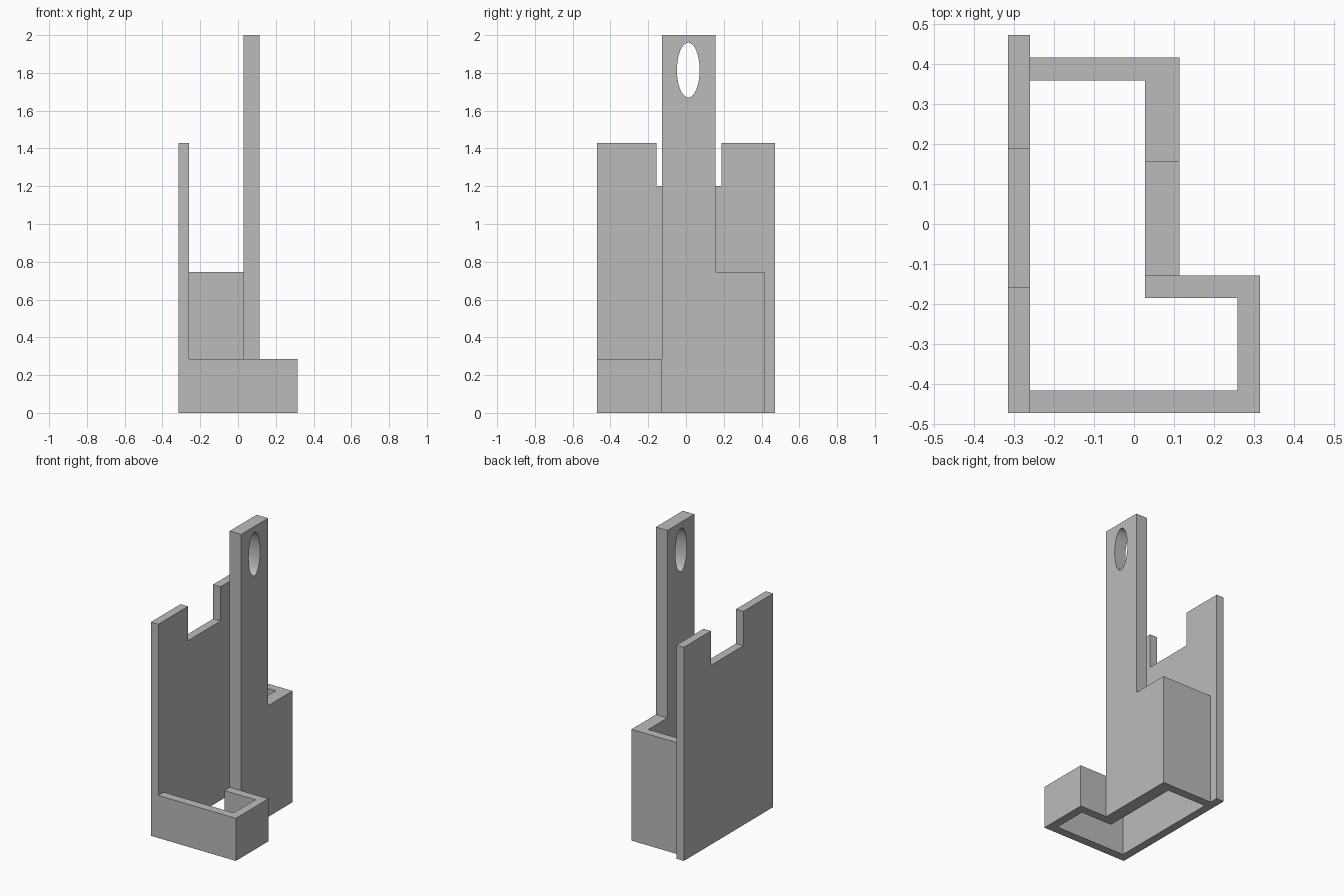
import bpy
import bmesh
from math import radians
from mathutils import Vector

cube = bpy.data.objects.get("Cube")
if cube:
    bpy.data.objects.remove(cube, do_unlink=True)

grey = bpy.data.materials.new("plain grey")
grey.use_nodes = True
GREY = (0.5, 0.5, 0.5, 1)
grey.diffuse_color = GREY
grey.node_tree.nodes["Principled BSDF"].inputs["Base Color"].default_value = GREY


def prism(name, outline, axis, start, end):
    """Extrude a closed outline along x (points are y, z) or z (points are x, y)."""
    bm = bmesh.new()
    if axis == "x":
        points = [(start, a, b) for a, b in outline]
        step = Vector((end - start, 0, 0))
    else:
        points = [(a, b, start) for a, b in outline]
        step = Vector((0, 0, end - start))
    face = bm.faces.new([bm.verts.new(p) for p in points])
    extruded = bmesh.ops.extrude_face_region(bm, geom=[face], use_keep_orig=True)["geom"]
    bmesh.ops.translate(bm, vec=step, verts=[v for v in extruded if isinstance(v, bmesh.types.BMVert)])
    bmesh.ops.recalc_face_normals(bm, faces=bm.faces)
    mesh = bpy.data.meshes.new(name)
    bm.to_mesh(mesh)
    bm.free()
    mesh.materials.append(grey)
    obj = bpy.data.objects.new(name, mesh)
    bpy.context.collection.objects.link(obj)
    return obj


# Shared edges of the plan
LEFT, LEFT_IN = -0.315, -0.26
POST_IN, POST_OUT = 0.028, 0.113
FRONT, BACK = -0.472, 0.472
STEP_Y, POST_BACK, BOX_BACK = -0.128, 0.157, 0.415
WALL = 0.057
BOX_TOP, TRAY_TOP, PLATE_TOP, NOTCH = 0.745, 0.285, 1.43, 1.2

# Large side plate with a notch in its top edge
prism("notched_side_plate",
      [(FRONT, 0), (BACK, 0), (BACK, PLATE_TOP), (0.187, PLATE_TOP),
       (0.187, NOTCH), (-0.157, NOTCH), (-0.157, PLATE_TOP), (FRONT, PLATE_TOP)],
      "x", LEFT, LEFT_IN)

# Tall hanging post with its lower rear wing
post = prism("hanging_post",
             [(STEP_Y, 0), (BOX_BACK, 0), (BOX_BACK, BOX_TOP),
              (POST_BACK, BOX_TOP), (POST_BACK, 2), (STEP_Y, 2)],
             "x", POST_IN, POST_OUT)

# Rear wall joining the plate and the post
prism("rear_wall",
      [(LEFT_IN, BOX_BACK - WALL), (POST_IN, BOX_BACK - WALL),
       (POST_IN, BOX_BACK), (LEFT_IN, BOX_BACK)],
      "z", 0, BOX_TOP)

# Low front rail that wraps round to the post
RIGHT = -LEFT
prism("front_rail",
      [(LEFT_IN, FRONT), (RIGHT, FRONT), (RIGHT, STEP_Y), (POST_IN, STEP_Y),
       (POST_IN, STEP_Y - WALL), (RIGHT - WALL, STEP_Y - WALL),
       (RIGHT - WALL, FRONT + WALL), (LEFT_IN, FRONT + WALL)],
      "z", 0, TRAY_TOP)

# Oval hanging hole through the post
bpy.ops.mesh.primitive_cylinder_add(vertices=64, radius=1, depth=0.4,
                                    location=(0.07, 0.012, 1.815),
                                    rotation=(0, radians(90), 0))
cutter = bpy.context.object
cutter.name = "hole_cutter"
cutter.scale = (0.145, 0.06, 1)
cutter.hide_render = True
cutter.data.materials.append(grey)

cut = post.modifiers.new("hanging hole", "BOOLEAN")
cut.object = cutter
cut.operation = "DIFFERENCE"
cut.solver = "EXACT"
bpy.ops.object.select_all(action="DESELECT")
post.select_set(True)
bpy.context.view_layer.objects.active = post
bpy.ops.object.modifier_apply(modifier=cut.name)
bpy.data.objects.remove(cutter, do_unlink=True)
bpy.ops.object.shade_smooth_by_angle(angle=radians(30))
